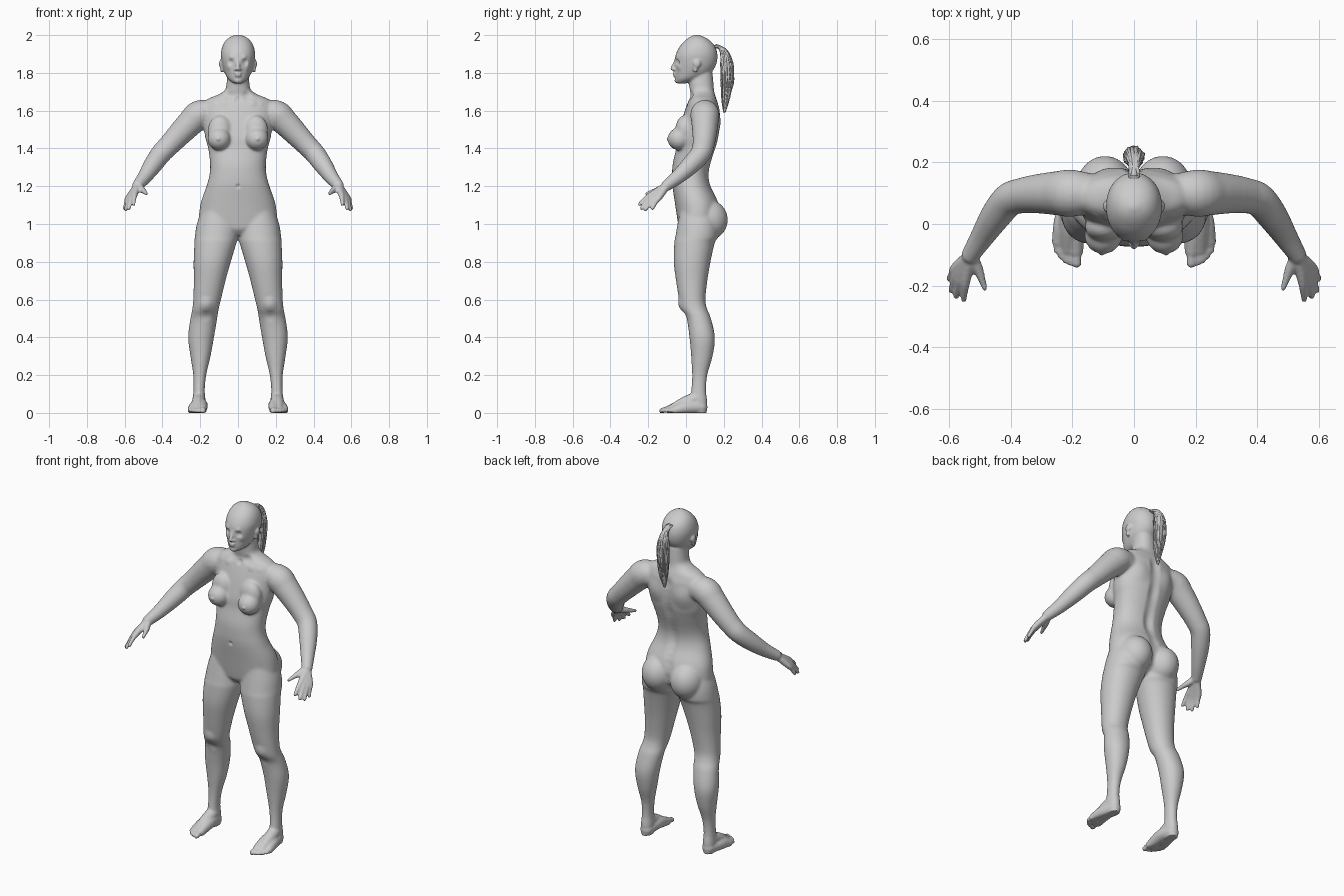
import bpy, bmesh, math, random
from mathutils import Vector, Matrix, kdtree
random.seed(4)


def spline(pts, n):
    """Catmull-Rom interpolation of tuples of any length."""
    out = []
    for i in range(len(pts) - 1):
        a, b, c, d = (pts[max(0, min(len(pts) - 1, i + k))] for k in (-1, 0, 1, 2))
        for j in range(n):
            t = j / n
            out.append([0.5 * (2 * q + (r - p) * t + (2 * p - 5 * q + 4 * r - s) * t * t
                               + (3 * q - p - 3 * r + s) * t ** 3) for p, q, r, s in zip(a, b, c, d)])
    return out + [list(pts[-1])]


def loft(bm, rings):
    rows = [[bm.verts.new(p) for p in ring] for ring in rings]
    n = len(rows[0])
    for a, b in zip(rows, rows[1:]):
        for i in range(n):
            bm.faces.new((a[i], a[(i + 1) % n], b[(i + 1) % n], b[i]))
    bm.faces.new(rows[0][::-1])
    bm.faces.new(rows[-1])


def stack(bm, secs, side=1, power=2.2, n=40):
    """Horizontal sections: z, x_min, x_max, y_front, y_back."""
    rings = []
    for z, x0, x1, y0, y1 in spline(secs, 5):
        ring = []
        for i in range(n):
            a = 2 * math.pi * i / n
            c, s = math.cos(a), math.sin(a)
            c = math.copysign(abs(c) ** (2 / power), c)
            s = math.copysign(abs(s) ** (2 / power), s)
            ring.append((side * ((x0 + x1) / 2 + (x1 - x0) / 2 * c), (y0 + y1) / 2 + (y1 - y0) / 2 * s, z))
        rings.append(ring)
    loft(bm, rings)


def ball(bm, c, r, side=1):
    m = Matrix.Translation((side * c[0], c[1], c[2])) @ Matrix.Diagonal((*r, 1))
    bmesh.ops.create_uvsphere(bm, u_segments=24, v_segments=16, radius=1, matrix=m)


def tube(bm, pts, side=1, n=20, steps=5, cap=True):
    """Round tube through points x, y, z, radius."""
    path = spline([(side * p[0], *p[1:]) for p in pts], steps)
    pos = [Vector(p[:3]) for p in path]
    u, rings = Vector((0.83, 0.5, 0.23)), []
    for i, p in enumerate(pos):
        t = (pos[min(i + 1, len(pos) - 1)] - pos[max(i - 1, 0)]).normalized()
        u = (u - t * u.dot(t)).normalized()
        v = t.cross(u)
        rings.append([p + (u * math.cos(k * math.tau / n) + v * math.sin(k * math.tau / n)) * path[i][3]
                      for k in range(n)])
    loft(bm, rings)
    if cap:
        for q in (pts[0], pts[-1]):
            ball(bm, q[:3], (q[3],) * 3, side)


def finish(bm, name):
    bmesh.ops.recalc_face_normals(bm, faces=bm.faces)
    me = bpy.data.meshes.new(name)
    bm.to_mesh(me)
    bm.free()
    ob = bpy.data.objects.new(name, me)
    bpy.context.collection.objects.link(ob)
    return ob


def apply(ob, kind, **props):
    mod = ob.modifiers.new(kind, kind)
    for k, v in props.items():
        setattr(mod, k, v)
    bpy.context.view_layer.objects.active = ob
    bpy.ops.object.modifier_apply(modifier=mod.name)


bm = bmesh.new()
# torso and neck
torso = [(.94, .05, -.01, .1), (.97, .12, -.035, .14), (1.0, .2, -.042, .165), (1.1, .2, -.057, .175),
         (1.2, .167, -.072, .132), (1.26, .151, -.074, .122), (1.32, .148, -.07, .132), (1.4, .158, -.052, .157),
         (1.46, .174, -.045, .173), (1.55, .185, -.022, .182), (1.61, .19, -.003, .178), (1.645, .178, .01, .167),
         (1.667, .15, .02, .16), (1.685, .105, .025, .153), (1.71, .068, .02, .148), (1.75, .06, .017, .145),
         (1.8, .055, .03, .14)]
stack(bm, [(z, -w, w, f, b) for z, w, f, b in torso])
# skull and jaw
head = [(1.743, .022, -.045, -.005), (1.755, .038, -.053, .03), (1.77, .054, -.056, .075), (1.795, .068, -.057, .125),
        (1.825, .079, -.057, .15), (1.86, .087, -.059, .164), (1.9, .091, -.053, .166), (1.94, .083, -.033, .154),
        (1.97, .066, -.006, .128), (1.99, .042, .02, .097), (2.002, .01, .048, .063)]
stack(bm, [(z, -w, w, f, b) for z, w, f, b in head], power=2.1)
# nose and lips
tube(bm, [(0, -.054, 1.868, .008), (0, -.063, 1.845, .009), (0, -.073, 1.823, .011)])
ball(bm, (0, -.058, 1.797), (.021, .014, .006))
ball(bm, (0, -.058, 1.785), (.019, .013, .006))
ball(bm, (0, -.048, 1.758), (.022, .014, .014))

leg = [(1.08, .02, .19, -.03, .15), (1.0, .0, .218, -.045, .17), (.93, .001, .229, -.057, .168),
       (.9, .008, .231, -.062, .152), (.8, .038, .235, -.065, .13), (.7, .066, .234, -.053, .113),
       (.6, .09, .237, -.037, .103), (.55, .102, .242, -.026, .112), (.5, .11, .252, .003, .132),
       (.4, .127, .264, .018, .153), (.3, .145, .252, .027, .141), (.2, .168, .237, .032, .113),
       (.12, .176, .236, .028, .106), (.06, .172, .24, .02, .112), (.0, .176, .238, .03, .11)]
arm = [(.12, .1, 1.59, .06), (.2, .1, 1.58, .077), (.25, .1, 1.537, .072), (.315, .098, 1.47, .064),
       (.365, .092, 1.417, .058), (.407, .078, 1.373, .055), (.45, .025, 1.313, .05), (.493, -.042, 1.25, .039),
       (.53, -.1, 1.205, .03)]
wrist = (.53, -.1, 1.205)
# knuckle and tip of each finger
fingers = [((.546, -.18, 1.158), (.553, -.245, 1.105)), ((.562, -.172, 1.146), (.578, -.235, 1.083)),
           ((.573, -.158, 1.141), (.594, -.215, 1.076)), ((.58, -.142, 1.14), (.6, -.178, 1.083))]
# toe x, tip y and radius
toes = [(.186, -.127, .016), (.208, -.125, .011), (.223, -.117, .011), (.238, -.104, .0105), (.252, -.086, .0105)]
for s in (1, -1):
    stack(bm, leg, s, 2.1)
    tube(bm, arm, s)
    # buttock, breast, ear, nostril, eye
    ball(bm, (.094, .115, 1.022), (.095, .107, .108), s)
    ball(bm, (.1, -.036, 1.45), (.062, .062, .06), s)
    ball(bm, (.095, -.01, 1.495), (.065, .047, .08), s)
    ball(bm, (.09, .058, 1.848), (.011, .02, .022), s)
    ball(bm, (.086, .05, 1.822), (.009, .012, .022), s)
    ball(bm, (.011, -.062, 1.818), (.009, .011, .008), s)
    # hand
    for knuckle, tip in fingers:
        mid = [(a + b) / 2 for a, b in zip(knuckle, tip)]
        mid[2] += .005
        tube(bm, [(*wrist, .021), (*knuckle, .0165), (*mid, .0125), (*tip, .01)], s, 12)
    tube(bm, [(*wrist, .02), (.508, -.142, 1.183, .018), (.494, -.18, 1.17, .013), (.484, -.21, 1.16, .01)], s, 12)
    # foot
    tube(bm, [(.206, .078, .03, .036), (.196, .0, .04, .036), (.189, -.085, .018, .025)], s)
    tube(bm, [(.208, .07, .03, .036), (.226, .0, .028, .036), (.243, -.055, .014, .024)], s)
    tube(bm, [(.207, .05, .075, .034), (.21, -.01, .05, .034), (.215, -.08, .016, .024)], s)
    for x, y, r in toes:
        tube(bm, [(x, y + .06, .02, r), (x, y + .02, .018, r * .95), (x, y, .011, r)], s, 12)
for v in bm.verts:
    v.co.z = max(v.co.z, 0)
body = finish(bm, "body")
apply(body, 'REMESH', mode='VOXEL', voxel_size=.006)

# blend the parts, keeping hands, feet and face crisp
group = body.vertex_groups.new(name="blend")
buckets = {}
for v in body.data.vertices:
    x, y, z = v.co
    w = min((z - .08) / .12, (.54 - abs(x)) / .1, max((1.8 - z) / .06, 0.1))
    buckets.setdefault(round(max(.05, min(1, w)), 1), []).append(v.index)
for w, ids in buckets.items():
    group.add(ids, w, 'REPLACE')
apply(body, 'SMOOTH', factor=.5, iterations=18, vertex_group="blend")
apply(body, 'SMOOTH', factor=.5, iterations=2)

# sculpted details: x, y, z, radius, push x, push y, push z
dabs = [(.034, -.045, 1.858, .024, 0, .012, 0), (.034, -.045, 1.882, .02, 0, -.005, 0),
        (.05, -.035, 1.83, .025, .002, -.004, 0), (.088, .06, 1.84, .012, -.006, 0, 0),
        (.02, -.056, 1.791, .009, 0, .004, 0), (.033, -.04, 1.857, .013, 0, -.005, 0),
        (.105, -.095, 1.45, .014, 0, -.006, 0), (.1, .17, 1.53, .08, 0, .01, 0),
        (.17, -.03, .575, .05, 0, -.008, 0), (.17, -.01, .51, .04, 0, .004, 0),
        (.08, .005, 1.645, .03, 0, -.005, 0), (.13, .01, 1.645, .03, 0, -.005, 0),
        (.05, .02, 1.68, .035, 0, .008, 0)]
dabs += [(-d[0], *d[1:4], -d[4], *d[5:]) for d in dabs]
dabs += [(0, -.07, 1.2, .016, 0, .008, 0), (0, -.062, 1.791, .012, 0, .003, 0), (0, .01, 1.66, .025, 0, .007, 0)]
for z, w, f, b in spline(torso[3:11], 3):
    dabs.append((0, b, z, .045, 0, -.005, 0))
verts = body.data.vertices
tree = kdtree.KDTree(len(verts))
for v in verts:
    tree.insert(v.co, v.index)
tree.balance()
for x, y, z, r, *push in dabs:
    for co, i, d in tree.find_range((x, y, z), r):
        verts[i].co += Vector(push) * (1 - (d / r) ** 2) ** 2
body.data.shade_smooth()

# ponytail: a core wrapped in loose strands
tail = [(0, .155, 1.942, .014), (0, .185, 1.932, .012), (0, .207, 1.9, .02), (0, .217, 1.84, .03),
        (0, .218, 1.76, .031), (0, .21, 1.67, .022), (0, .203, 1.59, .006)]
bm = bmesh.new()
tube(bm, [(x, y, z, r * .85) for x, y, z, r in tail], cap=False)
for k in range(44):
    a = k * 2.4
    end = random.randint(5, 7)
    pts = []
    for x, y, z, r in tail[:end]:
        q = r * random.uniform(.8, 1.05)
        pts.append((x + q * math.cos(a), y + q * math.sin(a), z + random.uniform(-.01, .01) * (r > .02), .0055))
    pts[-1] = (*pts[-1][:3], .001)
    tube(bm, pts, n=6, steps=4, cap=False)
finish(bm, "ponytail").data.shade_smooth()
